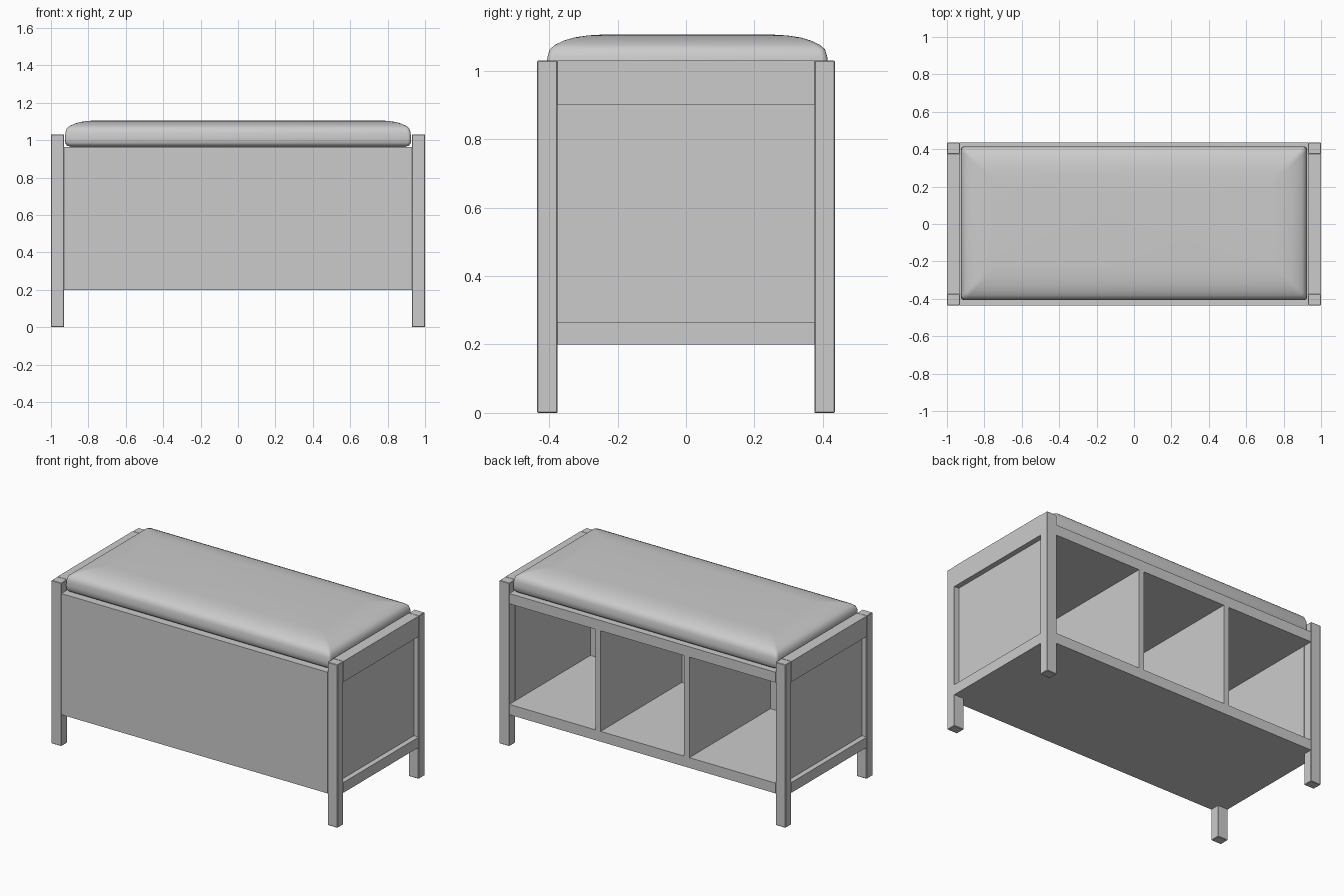
import bpy
import bmesh
import math

default = bpy.data.objects.get("Cube")
if default:
    bpy.data.objects.remove(default)

# Single neutral finish
grey = bpy.data.materials.new("light grey")
grey.use_nodes = True
tone = (0.6, 0.6, 0.6, 1)
grey.diffuse_color = tone
grey.node_tree.nodes["Principled BSDF"].inputs["Base Color"].default_value = tone

# Overall dimensions
W, D, POST = 1.0, 0.435, 0.065     # half width, half depth, post size
INNER = 0.93                       # inner face of the end frames
FLOOR, SHELF = 0.2, 0.265          # bottom board
CEIL, DECK, TOP = 0.9, 0.965, 1.03 # top board and end frame top


def add_object(name, bm):
    bmesh.ops.recalc_face_normals(bm, faces=bm.faces)
    mesh = bpy.data.meshes.new(name)
    bm.to_mesh(mesh)
    bm.free()
    mesh.materials.append(grey)
    obj = bpy.data.objects.new(name, mesh)
    bpy.context.collection.objects.link(obj)
    return obj


def board(name, xs, ys, zs, bevel=0.0):
    bm = bmesh.new()
    bmesh.ops.create_cube(bm, size=1)
    for v in bm.verts:
        for axis, (a, b) in enumerate((xs, ys, zs)):
            v.co[axis] = max(a, b) if v.co[axis] > 0 else min(a, b)
    obj = add_object(name, bm)
    if bevel:
        mod = obj.modifiers.new("soft edges", "BEVEL")
        mod.width = bevel
        mod.segments = 1
    return obj


# End frames: two posts, two rails and a recessed panel on each side
for side, s in (("left", 1), ("right", -1)):
    xs = (s * INNER, s * W)
    for end, t in (("front", -1), ("back", 1)):
        board(f"{side}_{end}_post", xs, (t * (D - POST + 0.005), t * D), (0, TOP), 0.003)
    inner_y = (-D + POST - 0.005, D - POST + 0.005)
    board(f"{side}_top_rail", xs, inner_y, (CEIL, TOP))
    board(f"{side}_bottom_rail", xs, inner_y, (FLOOR, SHELF))
    board(f"{side}_panel", (s * INNER, s * 0.967), inner_y, (SHELF, CEIL))

# Carcass between the end frames, open at the back
across = (-INNER, INNER)
board("top_board", across, (-D, D), (CEIL, DECK))
board("bottom_board", across, (-D, D), (FLOOR, SHELF))
board("front_panel", across, (-D, -D + 0.06), (SHELF, CEIL))
for side, s in (("left", 1), ("right", -1)):
    board(f"{side}_divider", (s * 0.292, s * 0.328), (-D + 0.06, D), (SHELF, CEIL))


# Padded seat: stacked rounded rectangles following a pillow profile
def ring(bm, inset, z, radius):
    hx, hy = 0.925 - inset, 0.411 - inset
    verts = []
    for k, (sx, sy) in enumerate(((1, 1), (-1, 1), (-1, -1), (1, -1))):
        for i in range(5):
            a = math.pi / 2 * (k + i / 4)
            verts.append(bm.verts.new((
                sx * (hx - radius) + radius * math.cos(a),
                sy * (hy - radius) + radius * math.sin(a) + 0.004, z)))
    return verts


profile = [(0.03, DECK), (0.01, 0.972), (0.001, 0.985), (0, 1.01),
           (0.002, 1.04), (0.009, 1.063), (0.025, 1.076), (0.05, 1.088),
           (0.08, 1.097), (0.12, 1.103), (0.17, 1.106)]
bm = bmesh.new()
rings = [ring(bm, inset, z, 0.018) for inset, z in profile]
for low, high in zip(rings, rings[1:]):
    n = len(low)
    for i in range(n):
        j = (i + 1) % n
        bm.faces.new((low[i], low[j], high[j], high[i]))
bm.faces.new(rings[0])
bm.faces.new(rings[-1])
cushion = add_object("seat_cushion", bm)
bpy.ops.object.select_all(action="DESELECT")
cushion.select_set(True)
bpy.context.view_layer.objects.active = cushion
bpy.ops.object.shade_smooth_by_angle(angle=math.radians(40))
